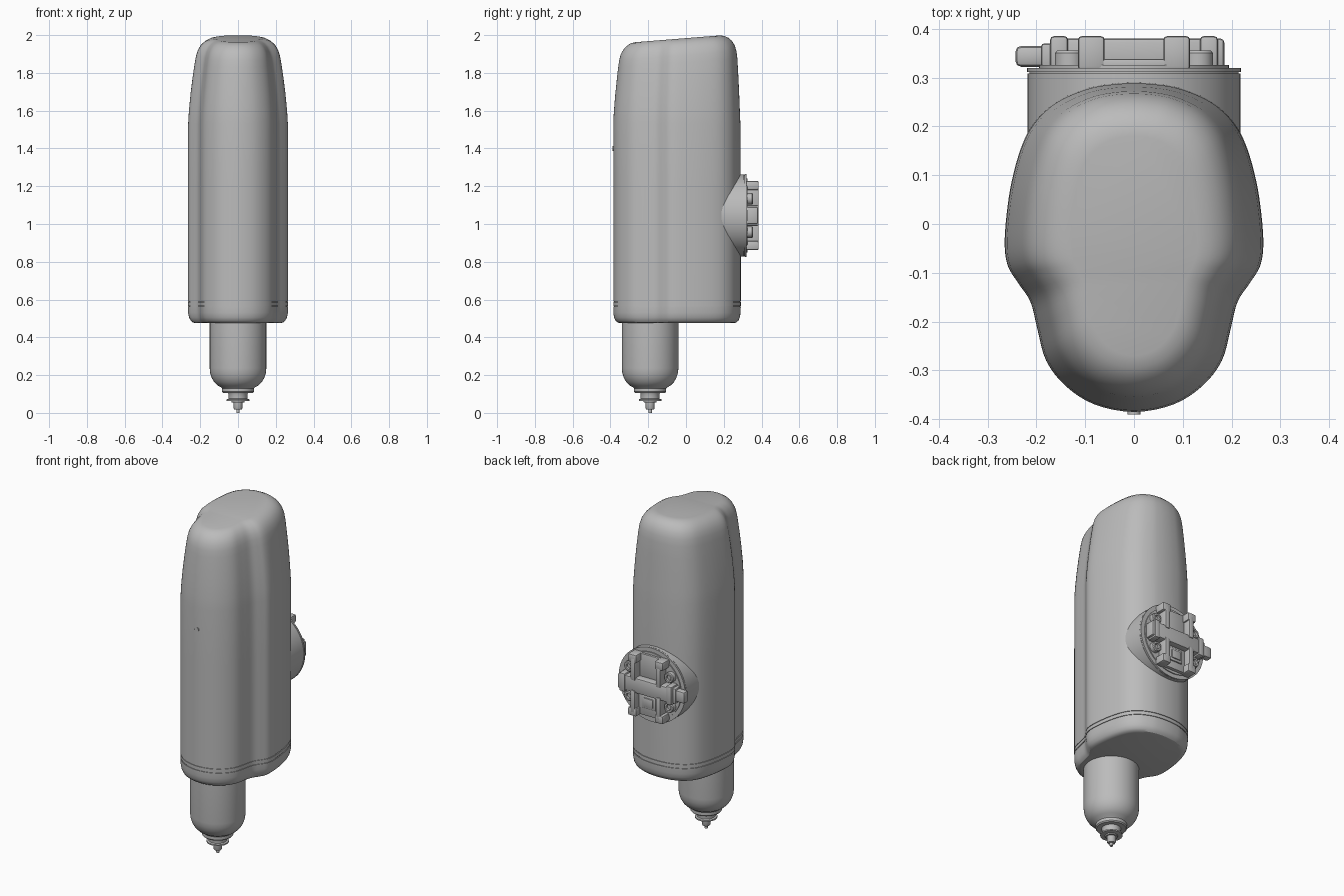
import bpy, bmesh, math
from mathutils import Matrix, Vector

cube = bpy.data.objects.get("Cube")
if cube:
    bpy.data.objects.remove(cube, do_unlink=True)

grey = bpy.data.materials.new("plain grey")
grey.use_nodes = True
grey.diffuse_color = (0.5, 0.5, 0.5, 1)
grey.node_tree.nodes["Principled BSDF"].inputs["Base Color"].default_value = (0.5, 0.5, 0.5, 1)


def finish(name, bm, angle=30):
    bmesh.ops.recalc_face_normals(bm, faces=bm.faces)
    mesh = bpy.data.meshes.new(name)
    bm.to_mesh(mesh)
    bm.free()
    mesh.materials.append(grey)
    ob = bpy.data.objects.new(name, mesh)
    bpy.context.collection.objects.link(ob)
    bpy.ops.object.select_all(action='DESELECT')
    ob.select_set(True)
    bpy.context.view_layer.objects.active = ob
    bpy.ops.object.shade_smooth_by_angle(angle=math.radians(angle))
    return ob


def loft(name, rings):
    """Skin a stack of equal-length point rings and cap both ends."""
    bm = bmesh.new()
    loops = [[bm.verts.new(p) for p in ring] for ring in rings]
    for a, b in zip(loops, loops[1:]):
        for i in range(len(a)):
            j = (i + 1) % len(a)
            bm.faces.new((a[i], a[j], b[j], b[i]))
    bm.faces.new(loops[0])
    bm.faces.new(loops[-1])
    return finish(name, bm)


def lathe(name, profile, centre, axis='Z', n=64):
    """Turn (radius, height) pairs about an axis through the centre."""
    rings = []
    for r, h in profile:
        ring = []
        for i in range(n):
            t = math.tau * i / n
            c, s = r * math.cos(t), r * math.sin(t)
            p = (c, s, h) if axis == 'Z' else (c, h, s)
            ring.append(Vector(p) + Vector(centre))
        rings.append(ring)
    return loft(name, rings)


def box(name, x, y, z, bevel=0.008):
    """Bevelled box from its (min, max) ranges."""
    bm = bmesh.new()
    bmesh.ops.create_cube(bm, size=1)
    for v in bm.verts:
        v.co = [(a + b) / 2 + (b - a) * c for (a, b), c in zip((x, y, z), v.co)]
    if bevel:
        bmesh.ops.bevel(bm, geom=bm.edges[:], offset=bevel, segments=2,
                        profile=0.5, affect='EDGES')
    return finish(name, bm)


# Body outline: rounded front lobe, waist, wider rear lobe
half = [(0, -.385), (.08, -.37), (.14, -.332), (.18, -.28), (.198, -.215),
        (.212, -.16), (.238, -.12), (.258, -.087), (.265, -.045), (.261, .02),
        (.25, .09), (.23, .16), (.203, .21), (.16, .25), (.1, .277), (.05, .287), (0, .29)]
ctrl = [Vector(p) for p in half + [(-x, y) for x, y in half[-2:0:-1]]]
outline = []
for i in range(len(ctrl)):
    p, q, r, s = (ctrl[(i + k) % len(ctrl)] for k in (-1, 0, 1, 2))
    for k in range(4):
        t = k / 4
        outline.append(q + (r - p) * t / 2 + (2 * p - 5 * q + 4 * r - s) * t * t / 2
                       + (3 * q - p - 3 * r + s) * t ** 3 / 2)


def section(z, width, front, back):
    """Outline scaled to a half width and y range, tilted towards the top."""
    tilt = min(1, max(0, (z - 1.55) / .35)) * .08
    ring = []
    for p in outline:
        y = front + (p.y + .385) / .675 * (back - front)
        ring.append((p.x * width / .265, y, z + tilt * (y - .2)))
    return ring


base_levels = [(.475, .222, -.345, .25), (.478, .238, -.361, .266), (.488, .25, -.373, .277),
               (.505, .259, -.381, .285), (.53, .264, -.385, .289), (.562, .265, -.385, .29)]
shell_levels = [(.59, .265, -.385, .29), (1.2, .265, -.385, .29), (1.53, .264, -.385, .288),
                (1.6, .26, -.382, .285), (1.7, .251, -.375, .281), (1.8, .239, -.366, .276),
                (1.87, .229, -.359, .272), (1.91, .222, -.354, .267), (1.94, .212, -.346, .258),
                (1.965, .197, -.332, .244), (1.983, .178, -.315, .226), (1.995, .155, -.295, .204),
                (2.0, .13, -.27, .18)]
loft("base_cap", [section(*l) for l in base_levels])
loft("seam_core", [section(z, .261, -.381, .286) for z in (.55, .60)])
loft("seam_band", [section(z, .265, -.385, .29) for z in (.567, .586)])
loft("body_shell", [section(*l) for l in shell_levels])

# Small button on the front
lathe("front_button", [(.013, -.39), (.013, -.37)], (0, 0, 1.4), 'Y', 24)

# Spindle nose with stepped tip
lathe("nose", [(.15, .5), (.15, .237), (.147, .21), (.139, .185), (.126, .163),
               (.108, .145), (.09, .135), (.085, .13)], (0, -.19, 0))
lathe("nose_collar", [(.085, .14), (.085, .112), (.08, .106), (.053, .106), (.05, .1),
                      (.05, .075), (.06, .072), (.06, .064), (.035, .062), (.033, .056)],
      (0, -.19, 0))
lathe("nozzle_tip", [(.024, .06), (.024, .025), (.02, .018), (.009, .018), (.009, 0)],
      (0, -.19, 0), n=24)

# Round mount on the back
ZC = 1.045
lathe("mount_boss", [(.218, .1), (.218, .308)], (0, 0, ZC), 'Y', 96)
lathe("mount_flange", [(.214, .3), (.214, .311), (.219, .311), (.219, .32), (.195, .32),
                       (.195, .326), (.18, .326)], (0, 0, ZC), 'Y', 96)

# Cross-shaped coupling: wide bar, upright rails, corner bolts
box("coupling_bar", (-.17, .185), (.315, .38), (ZC - .045, ZC + .045))
box("upper_pad", (-.07, .07), (.315, .338), (ZC + .04, ZC + .18), .004)
box("lower_pad", (-.07, .07), (.315, .345), (ZC - .18, ZC - .04), .004)
for sx, side in ((1, "left"), (-1, "right")):
    for sz, level in ((1, "upper"), (-1, "lower")):
        tag = f"{level}_{side}"
        xs = sorted((sx * .068, sx * .098))
        box(f"{tag}_rail", xs, (.315, .385), sorted((ZC + sz * .03, ZC + sz * .165)), .006)
        box(f"{tag}_lug", sorted((sx * .06, sx * .115)), (.315, .385),
            sorted((ZC + sz * .135, ZC + sz * .183)), .008)
        lathe(f"{tag}_bolt", [(.03, .315), (.03, .35), (.026, .355), (.016, .355), (.016, .34)],
              (sx * .132, 0, ZC + sz * .088), 'Y', 24)
    box(f"{side}_end_block", sorted((sx * .135, sx * .172)), (.315, .385),
        (ZC - .055, ZC + .055))

# Sunken socket in the lower pad
box("socket_frame", (-.045, .045), (.33, .352), (ZC - .135, ZC - .055), .004)
box("socket_plate", (-.03, .03), (.345, .358), (ZC - .12, ZC - .07), .003)

# Locking lever on the right of the mount
box("lever_tab", (-.243, -.165), (.322, .365), (ZC - .035, ZC + .035), .012)
box("lever_root", (-.19, -.14), (.32, .37), (ZC - .045, ZC + .045), .006)
